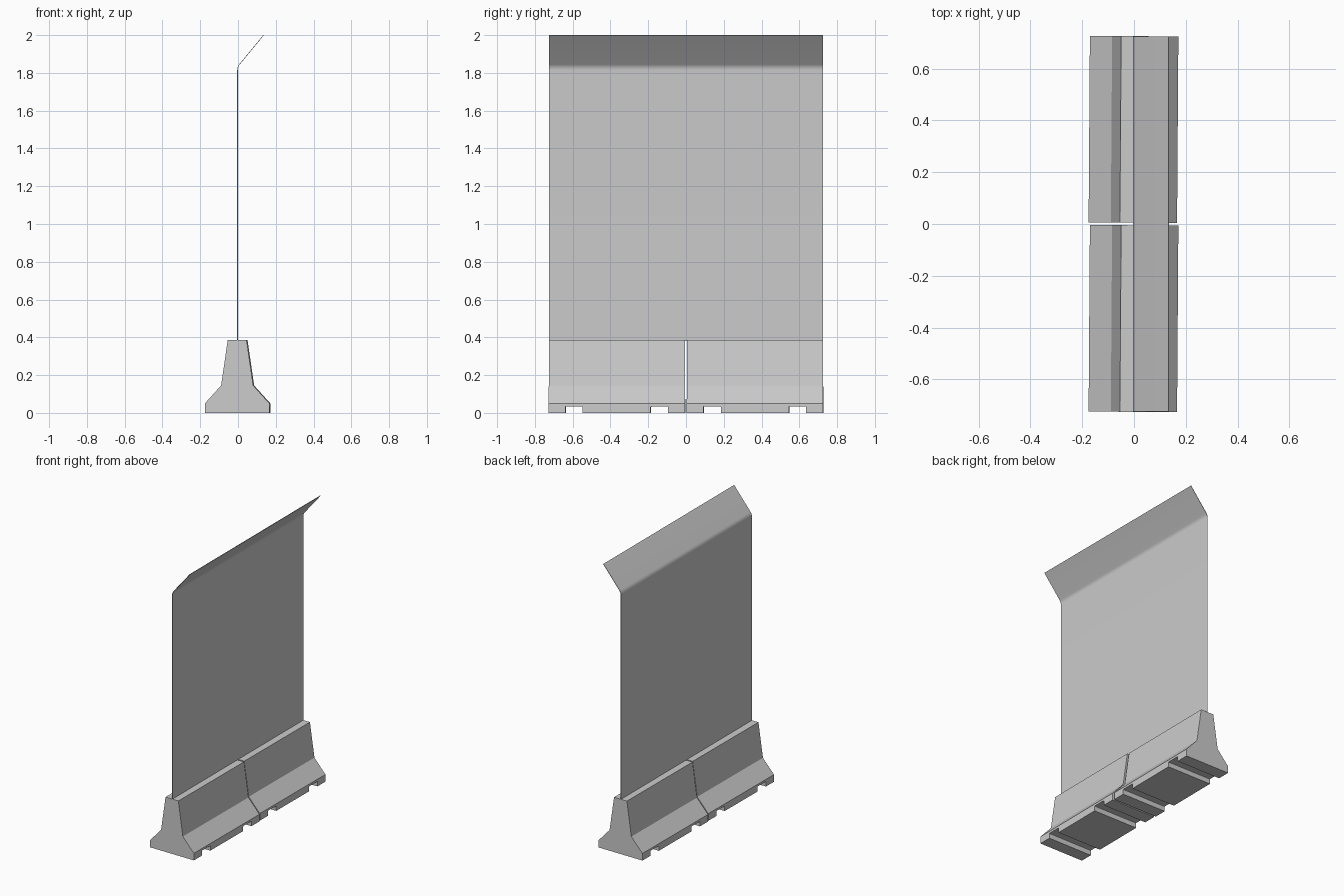
import bpy, bmesh, math
from mathutils import Matrix

if "Cube" in bpy.data.objects:
    bpy.data.objects.remove(bpy.data.objects["Cube"])


def extrude_profile(name, pts, to_3d, depth_vec):
    """Closed 2D profile turned into a solid prism."""
    bm = bmesh.new()
    face = bm.faces.new([bm.verts.new(to_3d(a, b)) for a, b in pts])
    new = bmesh.ops.extrude_face_region(bm, geom=[face])["geom"]
    bmesh.ops.translate(bm, vec=depth_vec,
                        verts=[v for v in new if isinstance(v, bmesh.types.BMVert)])
    bmesh.ops.recalc_face_normals(bm, faces=bm.faces)
    mesh = bpy.data.meshes.new(name)
    bm.to_mesh(mesh)
    bm.free()
    obj = bpy.data.objects.new(name, mesh)
    bpy.context.collection.objects.link(obj)
    return obj


# Concrete barriers: tapered cross-section along y
HALF_LEN = 0.3605
half = [(0.171, 0), (0.171, 0.05), (0.085, 0.145), (0.05, 0.385)]
section = half + [(-x, z) for x, z in reversed(half)]

# Slot shape in the yz plane with small rounded upper corners
slot = [(0.046, -0.02), (0.046, 0.03), (0.0445, 0.0335), (0.041, 0.035)]
slot = slot + [(-y, z) for y, z in reversed(slot)]

for label, cy in (("front", -0.3655), ("rear", 0.3655)):
    barrier = extrude_profile(label + "_barrier", section,
                              lambda x, z: (x, -HALF_LEN, z), (0, 2 * HALF_LEN, 0))
    # each block sits slightly askew
    place = Matrix.Translation((-0.002, cy, 0)) @ Matrix.Rotation(math.radians(-0.4), 4, 'Z')
    barrier.data.transform(place)
    # Forklift slots cut through the foot
    for i, off in enumerate((-0.226, 0.226)):
        cutter = extrude_profile(f"{label}_slot_cutter_{i}", slot,
                                 lambda y, z: (-0.3, y + off, z), (0.6, 0, 0))
        cutter.data.transform(place)
        cutter.hide_render = True
        mod = barrier.modifiers.new("slot", 'BOOLEAN')
        mod.operation = 'DIFFERENCE'
        mod.solver = 'EXACT'
        mod.object = cutter
        bpy.context.view_layer.objects.active = barrier
        bpy.ops.object.modifier_apply(modifier=mod.name)
        bpy.data.objects.remove(cutter, do_unlink=True)

# Screen: thin sheet with a rounded bend and outward sloping lip
T = 0.003
LEAN = math.radians(39.5)
R = 0.05
Z0 = 1.815
left = [(-0.004, 0.38)]
right = [(-0.004 + T, 0.38)]
for i in range(7):
    a = LEAN * i / 6
    cx = -0.004 + R
    left.append((cx - R * math.cos(a), Z0 + R * math.sin(a)))
    right.append((cx - (R - T) * math.cos(a), Z0 + (R - T) * math.sin(a)))
ex, ez = left[-1]
run = (2.0 - ez) / math.cos(LEAN)
dx, dz = run * math.sin(LEAN), run * math.cos(LEAN)
left.append((ex + dx, ez + dz))
right.append((right[-1][0] + dx, right[-1][1] + dz))
screen = extrude_profile("screen_sheet", left + right[::-1],
                         lambda x, z: (x, -0.725, z), (0, 1.45, 0))
bpy.ops.object.select_all(action='DESELECT')
screen.select_set(True)
bpy.context.view_layer.objects.active = screen
bpy.ops.object.shade_smooth_by_angle(angle=math.radians(30))
